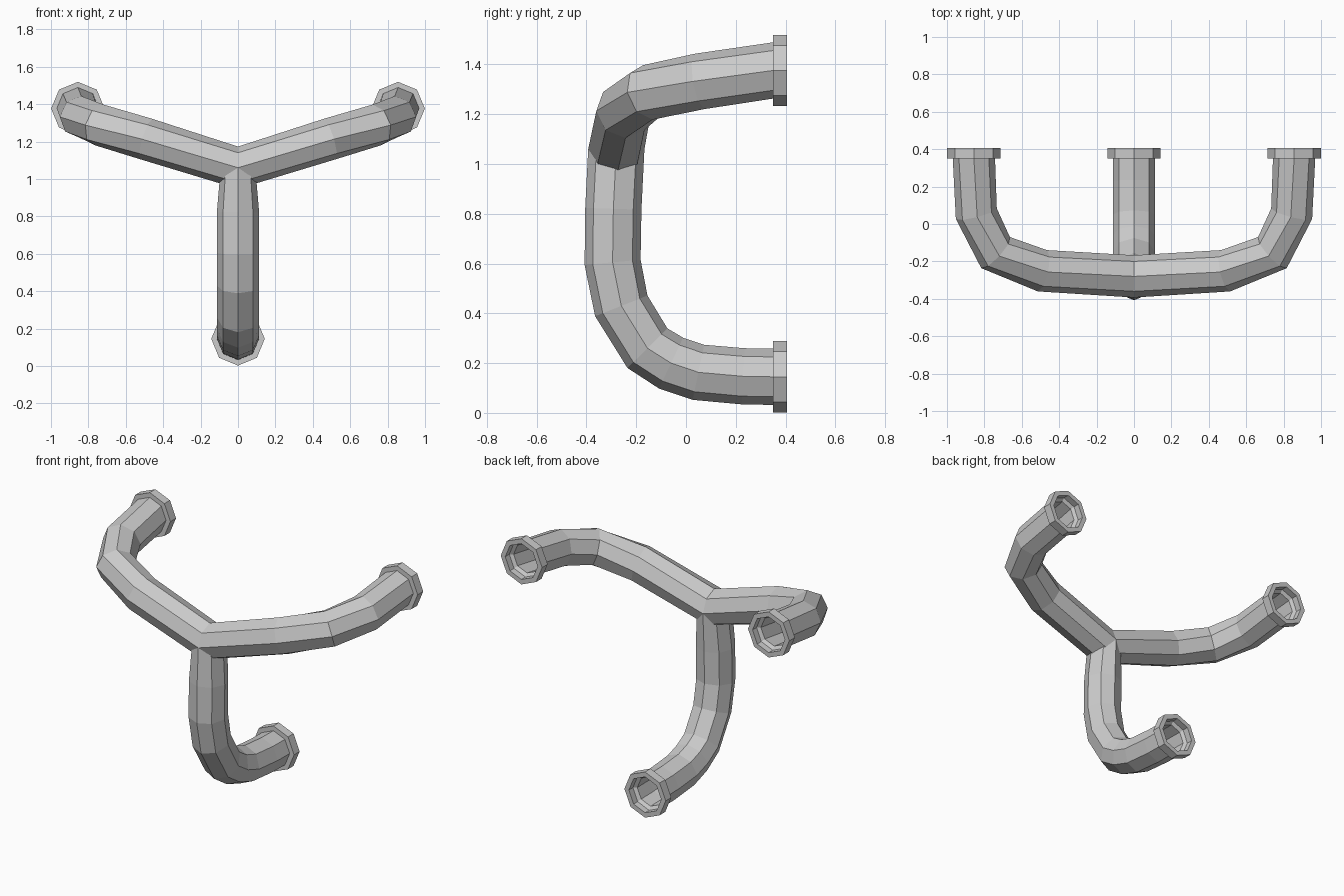
import bpy, bmesh, math
from mathutils import Vector

if "Cube" in bpy.data.objects:
    bpy.data.objects.remove(bpy.data.objects["Cube"])

SIDES = 8
R_PIPE, R_BORE, R_FLANGE = 0.113, 0.092, 0.143
Y_FLANGE, Y_END = 0.35, 0.405


def frames(path, ref, first_dir):
    """Centre, width axis and height axis for each path point."""
    pts = [Vector(p) for p in path]
    out = []
    for i, p in enumerate(pts):
        if i == 0:
            t = Vector(first_dir)
        elif i == len(pts) - 1:
            t = Vector((0, 1, 0))
        else:
            t = (pts[i + 1] - p).normalized() + (p - pts[i - 1]).normalized()
        t.normalize()
        a = (ref - t * t.dot(ref)).normalized()
        out.append((p, a, t.cross(a)))
    return out


def pipe(name, path, ref, first_dir, scales=None):
    """Octagonal hollow pipe running from the junction to a flanged end."""
    scales = scales or {}
    fr = frames(path, ref, first_dir)
    end, a, b = fr[-1]
    at = lambda y: (Vector((end.x, y, end.z)), a, b)
    # outside of the pipe, flange with stepped mouth, then the bore back inside
    rings = [(f, R_PIPE, scales.get(i, 1)) for i, f in enumerate(fr)]
    rings += [(at(Y_FLANGE), R_FLANGE, 1), (at(Y_END), R_FLANGE, 1),
              (at(Y_END), 0.112, 1), (at(Y_FLANGE + 0.015), 0.112, 1)]
    rings += [(f, R_BORE, 1) for f in reversed(fr[1:])]

    bm = bmesh.new()
    loops = []
    for (c, u, v), r, s in rings:
        loop = []
        for k in range(SIDES):
            ang = 2 * math.pi * k / SIDES
            loop.append(bm.verts.new(c + u * (r * s * math.cos(ang)) + v * (r * math.sin(ang))))
        loops.append(loop)
    for l0, l1 in zip(loops, loops[1:]):
        for k in range(SIDES):
            n = (k + 1) % SIDES
            bm.faces.new((l0[k], l0[n], l1[n], l1[k]))
    bm.faces.new(loops[-1])
    bmesh.ops.recalc_face_normals(bm, faces=bm.faces)
    # the outer skin must face away from the pipe centre
    bm.faces.ensure_lookup_table()
    f = bm.faces[SIDES]
    mid = (fr[1][0] + fr[2][0]) / 2
    if f.normal.dot(f.calc_center_median() - mid) < 0:
        bmesh.ops.reverse_faces(bm, faces=bm.faces)
    me = bpy.data.meshes.new(name)
    bm.to_mesh(me)
    bm.free()
    ob = bpy.data.objects.new(name, me)
    bpy.context.collection.objects.link(ob)
    return ob


# lower branch, narrowing slightly into the junction
pipe("lower_pipe",
     [(0, -0.28, 1.06), (0, -0.292, 0.82), (0, -0.295, 0.605), (0, -0.26, 0.43),
      (0, -0.155, 0.26), (0, -0.06, 0.2), (0, 0.05, 0.163), (0, 0.23, 0.147),
      (0, Y_FLANGE, 0.145)],
     Vector((1, 0, 0)), (0, 0, -1), {0: 0.82})

# upper branches, mirrored across the middle
arm = pipe("upper_pipes",
           [(0, -0.28, 1.06), (0.49, -0.25, 1.213), (0.74, -0.153, 1.288),
            (0.843, 0.055, 1.332), (0.856, Y_FLANGE, 1.376)],
           Vector((0, 0, 1)), (1, 0, 0))
mod = arm.modifiers.new("mirror", 'MIRROR')
mod.use_clip = True
